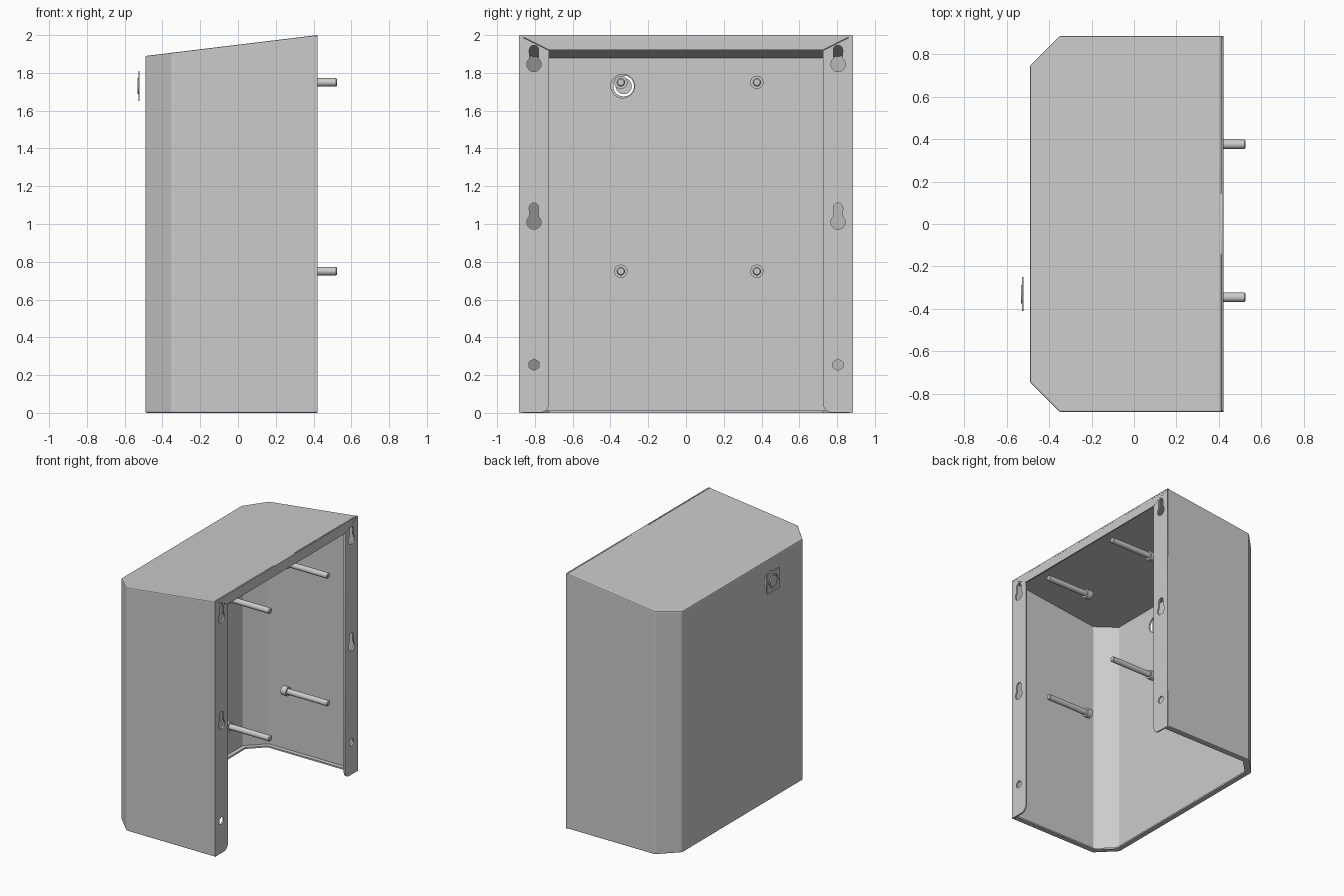
import bpy, bmesh
from math import sin, cos, pi, radians
from mathutils import Matrix

if "Cube" in bpy.data.objects:
    bpy.data.objects.remove(bpy.data.objects["Cube"])

AXES = Matrix(((0, 0, 1, 0), (1, 0, 0, 0), (0, 1, 0, 0), (0, 0, 0, 1)))  # local xyz -> world yzx


def finish(name, bm):
    me = bpy.data.meshes.new(name)
    bm.to_mesh(me)
    bm.free()
    ob = bpy.data.objects.new(name, me)
    bpy.context.collection.objects.link(ob)
    return ob


def arc(y, z, r, a0=0, a1=360, n=24):
    full = a1 - a0 == 360
    return [(y + r * cos(radians(a0 + (a1 - a0) * i / n)),
             z + r * sin(radians(a0 + (a1 - a0) * i / n))) for i in range(n if full else n + 1)]


def plate(name, loops, x0, x1):
    """Flat plate in the yz plane; inner loops become holes."""
    cu = bpy.data.curves.new(name, 'CURVE')
    cu.dimensions, cu.fill_mode, cu.extrude = '2D', 'BOTH', (x1 - x0) / 2
    for loop in loops:
        s = cu.splines.new('POLY')
        s.points.add(len(loop) - 1)
        for p, (y, z) in zip(s.points, loop):
            p.co = (y, z, 0, 1)
        s.use_cyclic_u = True
    tmp = bpy.data.objects.new(name + "_curve", cu)
    bpy.context.collection.objects.link(tmp)
    bpy.context.view_layer.update()
    me = bpy.data.meshes.new_from_object(tmp.evaluated_get(bpy.context.evaluated_depsgraph_get()))
    bpy.data.objects.remove(tmp)
    bm = bmesh.new()
    bm.from_mesh(me)
    bmesh.ops.remove_doubles(bm, verts=bm.verts, dist=1e-5)
    bmesh.ops.recalc_face_normals(bm, faces=bm.faces)
    bm.transform(Matrix.Translation(((x0 + x1) / 2, 0, 0)) @ AXES)
    return finish(name, bm)


def rod(bm, y, z, x0, x1, r0, r1):
    m = Matrix.Translation(((x0 + x1) / 2, y, z)) @ AXES
    bmesh.ops.create_cone(bm, cap_ends=True, segments=24, radius1=r0, radius2=r1,
                          depth=x1 - x0, matrix=m)


def keyhole(y, z):
    # round entry with a narrow slot above it
    return arc(y, z, .038, 130, 410, 20) + arc(y, z + .076, .025, 0, 180, 10)


# Cover: folded walls, sloping top and a narrow inward lip at the open bottom
plan = [(.42, -.885), (-.35, -.885), (-.49, -.745), (-.49, .745), (-.35, .885), (.42, .885)]
inner = [(.405, -.84), (-.331, -.84), (-.445, -.726), (-.445, .726), (-.331, .84), (.405, .84)]
bm = bmesh.new()
low = [bm.verts.new((x, y, 0)) for x, y in plan]
top = [bm.verts.new((x, y, 2 - (.42 - x) * .121)) for x, y in plan]
lip = [bm.verts.new((x, y, 0)) for x, y in inner]
for i in range(5):
    bm.faces.new((low[i], top[i], top[i + 1], low[i + 1]))
    bm.faces.new((low[i], low[i + 1], lip[i + 1], lip[i]))
bm.faces.new(top[::-1])
cover = finish("cover", bm)
bend = cover.modifiers.new("bends", 'BEVEL')
bend.width, bend.segments = .008, 2
sheet = cover.modifiers.new("sheet", 'SOLIDIFY')
sheet.thickness, sheet.offset, sheet.use_even_offset = .012, -1, True

# Round opening through the front sheet behind the badge
bm = bmesh.new()
rod(bm, -.335, 1.73, -.55, -.44, .063, .063)
cutter = finish("opening_cutter", bm)
cutter.hide_render = True
cutter.hide_set(True)
cut = cover.modifiers.new("opening", 'BOOLEAN')
cut.operation, cut.solver, cut.object = 'DIFFERENCE', 'EXACT', cutter

# Back flanges with hanging keyholes, mitred against the top flange
for side, name in ((1, "left_flange"), (-1, "right_flange")):
    outline = [(.884, .001), (.884, 1.998), (.725, 1.919)] + arc(.775, .051, .05, 180, 270, 8)
    loops = [outline, keyhole(.805, 1.845), keyhole(.805, 1.01), arc(.805, .255, .03, 30, 390, 6)]
    plate(name, [[(side * y, z) for y, z in l] for l in loops], .409, .421)
plate("top_flange", [[(-.882, 1.999), (.882, 1.999), (.725, 1.921), (-.725, 1.921)]], .409, .421)

# Four socket-head mounting screws
for y in (-.345, .375):
    for z in (.75, 1.75):
        plate("screw_head", [arc(y, z, .035), arc(y, z, .02, n=6)], .13, .175)
        bm = bmesh.new()
        rod(bm, y, z, .155, .519, .022, .022)
        rod(bm, y, z, .519, .525, .022, .017)
        screw = finish("screw_shank", bm)
        screw.data.shade_smooth()
        screw.data.set_sharp_from_angle(angle=radians(35))

# Plain square badge plate with a ring cut-out, standing off the front
square = []
for sy, sz, a in ((1, 1, 0), (-1, 1, 90), (-1, -1, 180), (1, -1, 270)):
    square += arc(-.33 + sy * .068, 1.73 + sz * .068, .012, a, a + 90, 4)
plate("badge_plate", [square, arc(-.33, 1.73, .055)], -.528, -.521)
plate("badge_disc", [arc(-.33, 1.73, .043)], -.531, -.521)
